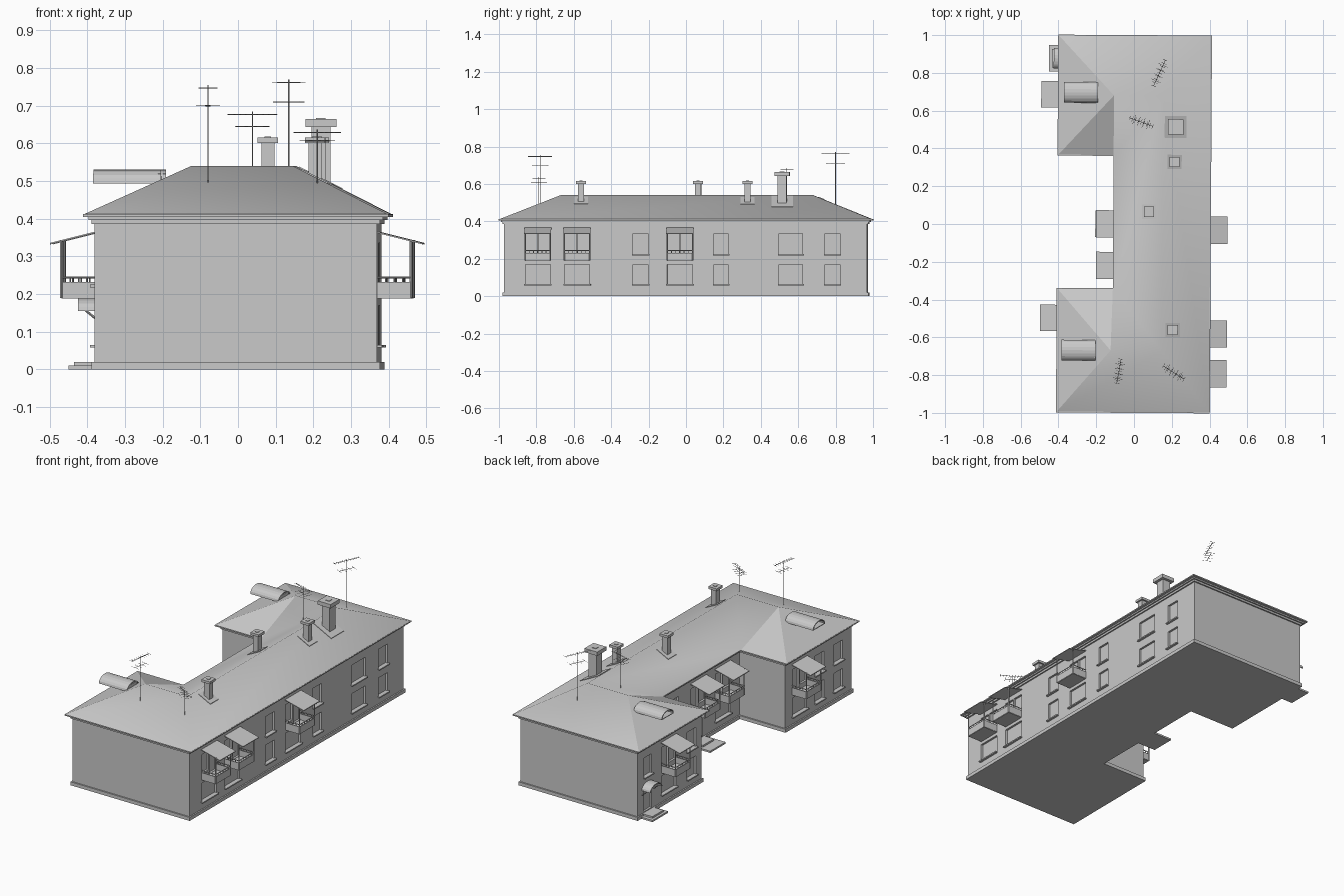
import bpy, bmesh
from math import sin, cos, pi, radians
from mathutils import Matrix, Vector

if "Cube" in bpy.data.objects:
    bpy.data.objects.remove(bpy.data.objects["Cube"])

grey = bpy.data.materials.new("plain_grey")
grey.use_nodes = True
GREY = (0.588, 0.588, 0.588, 1)
grey.diffuse_color = GREY
grey.node_tree.nodes["Principled BSDF"].inputs["Base Color"].default_value = GREY
SKEW = Matrix.Rotation(-0.006, 4, "Z")  # the house sits very slightly turned


def finish(bm, name, recalc=True, smooth=False):
    if recalc:
        bmesh.ops.recalc_face_normals(bm, faces=bm.faces)
    bm.transform(SKEW)
    for f in bm.faces:
        f.smooth = smooth
    mesh = bpy.data.meshes.new(name)
    bm.to_mesh(mesh)
    bm.free()
    mesh.materials.append(grey)
    ob = bpy.data.objects.new(name, mesh)
    bpy.context.scene.collection.objects.link(ob)
    return ob


def extrude(bm, points, offset):
    """Solid made from a planar outline pushed along an offset."""
    low = [bm.verts.new(p) for p in points]
    high = [bm.verts.new(Vector(p) + Vector(offset)) for p in points]
    bm.faces.new(low)
    bm.faces.new(high[::-1])
    for i in range(len(low)):
        j = (i + 1) % len(low)
        bm.faces.new((low[j], low[i], high[i], high[j]))


def box(bm, x0, x1, y0, y1, z0, z1):
    extrude(bm, [(x0, y0, z0), (x1, y0, z0), (x1, y1, z0), (x0, y1, z0)], (0, 0, z1 - z0))


def rod(bm, a, b, r=0.0015):
    a, b = Vector(a), Vector(b)
    d = b - a
    m = Matrix.Translation((a + b) / 2) @ d.to_track_quat("Z", "Y").to_matrix().to_4x4()
    bmesh.ops.create_cone(bm, cap_ends=True, segments=4, radius1=r, radius2=r,
                          depth=d.length, matrix=m)


def arch(bm, x0, x1, yc, hw, z0, h, t=0.005, n=10):
    """Curved hood running along x."""
    outer = [(x0, yc + hw * cos(pi * i / n), z0 + h * sin(pi * i / n)) for i in range(n + 1)]
    inner = [(x0, yc + (hw - t) * cos(pi * i / n), z0 + (h - t) * sin(pi * i / n))
             for i in range(n, -1, -1)]
    extrude(bm, outer + inner, (x1 - x0, 0, 0))


# C-shaped storeys: plinth, walls, cornice, eaves
WX, COURT = 0.375, -0.08


def storey(name, out, z0, z1):
    bm = bmesh.new()
    e, s, n = WX + out, -0.97 - out, 0.97 + out
    plan = [(e, s), (e, n), (-e, n), (-e, 0.39 - out), (COURT - out, 0.39 - out),
            (COURT - out, -0.37 + out), (-e, -0.37 + out), (-e, s)]
    extrude(bm, [(x, y, z0) for x, y in plan], (0, 0, z1 - z0))
    return finish(bm, name)


storey("plinth", 0.008, 0, 0.02)
walls = storey("walls", 0, 0.02, 0.39)
storey("cornice_lower", 0.008, 0.386, 0.397)
storey("cornice_upper", 0.016, 0.397, 0.405)
storey("eaves", 0.03, 0.405, 0.412)

# Hipped roof
P = dict(A=(0.407, -1, 0.41), B=(-0.407, -1, 0.41), C=(-0.407, -0.34, 0.41),
         D=(-0.11, -0.34, 0.41), E=(-0.11, 0.36, 0.41), F=(-0.407, 0.36, 0.41),
         G=(-0.407, 1, 0.41), H=(0.407, 1, 0.41), S=(-0.12, -0.67, 0.54),
         T=(0.15, -0.67, 0.54), N=(-0.11, 0.68, 0.54), M=(0.15, 0.68, 0.54))


def roof(name, faces, smooth):
    bm = bmesh.new()
    v = {k: bm.verts.new(P[k]) for k in sorted(set("".join(faces)))}
    for f in faces:
        bm.faces.new([v[k] for k in f])
    finish(bm, name, recalc=False, smooth=smooth)


roof("main_roof", ["AHMT", "BATS", "HGNM", "STD", "EMN", "DTME"], True)
roof("wing_roof_hips", ["BSC", "CSD", "GFN", "FEN"], False)

# Openings: (wall x, outward side, y centre, half width)
EAST = [(WX, 1, y, w) for y, w in ((-0.79, 0.067), (-0.58, 0.067), (-0.24, 0.04),
        (-0.03, 0.068), (0.19, 0.038), (0.563, 0.063), (0.785, 0.04))]
WEST = [(-WX, -1, y, w) for y, w in ((0.875, 0.035), (0.685, 0.065), (0.48, 0.04),
        (-0.5, 0.065), (-0.68, 0.04), (-0.85, 0.04))]
YARD = [(COURT, -1, y, w) for y, w in ((0.0, 0.067), (-0.22, 0.067), (0.22, 0.04))]
BALCONIES = [EAST[0], EAST[1], EAST[3], WEST[1], WEST[3], YARD[0], YARD[1]]
ENTRANCES = [WEST[0], YARD[0]]

cut, sills = bmesh.new(), bmesh.new()
for o in EAST + WEST + YARD:
    x, s, y, w = o
    a, b = x - s * 0.012, x + s * 0.02

    def opening(y0, y1, z0, z1, sill=True):
        box(cut, min(a, b), max(a, b), y0, y1, z0, z1)
        if sill:
            c = x + s * 0.013
            box(sills, min(x, c), max(x, c), y0 - 0.006, y1 + 0.006, z0 - 0.007, z0)

    if o in BALCONIES:
        opening(y - w, y - 0.004, 0.225, 0.335, False)
        opening(y + 0.004, y + w, 0.199, 0.335, False)
    else:
        opening(y - w, y + w, 0.225, 0.335)
    if o in ENTRANCES:
        opening(y - 0.035, y + 0.035, 0.025, 0.145, False)
    else:
        opening(y - w, y + w, 0.065, 0.17)
finish(sills, "window_sills")
cutter = finish(cut, "opening_cutter")
cutter.hide_render = True
mod = walls.modifiers.new("openings", "BOOLEAN")
mod.operation, mod.solver, mod.object = "DIFFERENCE", "EXACT", cutter
bpy.context.view_layer.objects.active = walls
bpy.ops.object.modifier_apply(modifier=mod.name)
bpy.data.objects.remove(cutter)

# Balconies with railings, posts and sloping canopies
for i, (x, s, y, w) in enumerate(BALCONIES):
    bm = bmesh.new()
    y0, y1, front = y - w, y + w, x + s * 0.09
    lo, hi = min(x, front), max(x, front)
    box(bm, lo, hi, y0, y1, 0.188, 0.197)
    for yy in (y0, y1):
        box(bm, lo, hi, yy - 0.002, yy + 0.002, 0.19, 0.232)
        rod(bm, (x, yy, 0.244), (front, yy, 0.244), 0.003)
        rod(bm, (front, yy, 0.19), (front, yy, 0.343), 0.004)
        for k in range(1, 4):
            px = x + s * 0.0225 * k
            rod(bm, (px, yy, 0.23), (px, yy, 0.244), 0.002)
    box(bm, front - 0.002, front + 0.002, y0, y1, 0.19, 0.232)
    rod(bm, (front, y0, 0.244), (front, y1, 0.244), 0.003)
    for k in range(1, 6):
        yy = y0 + (y1 - y0) * k / 6
        rod(bm, (front, yy, 0.23), (front, yy, 0.244), 0.002)
    finish(bm, f"balcony_{i + 1}")
    bm = bmesh.new()
    tip = x + s * 0.12
    extrude(bm, [(x, y0 - 0.005, 0.366), (tip, y0 - 0.005, 0.336),
                 (tip, y0 - 0.005, 0.332), (x, y0 - 0.005, 0.362)], (0, 2 * w + 0.01, 0))
    finish(bm, f"balcony_canopy_{i + 1}")

# Entrance steps and curved hood
bm = bmesh.new()
for x, s, y, w in ENTRANCES:
    box(bm, x - 0.065, x, y - 0.05, y + 0.05, 0.01, 0.02)
    box(bm, x - (0.08 if x < -0.2 else 0.125), x, y - 0.07, y + 0.07, 0, 0.01)
finish(bm, "entrance_steps")
bm = bmesh.new()
arch(bm, -WX - 0.055, -WX, 0.875, 0.055, 0.155, 0.035)
for y in (0.823, 0.927):
    rod(bm, (-WX - 0.035, y, 0.157), (-WX, y, 0.128), 0.003)
finish(bm, "entrance_hood")

# Barrel dormers
for name, x, y in (("north", -0.375, 0.695), ("south", -0.38, -0.67)):
    bm = bmesh.new()
    arch(bm, x, x + 0.18, y, 0.055, 0.495, 0.036)
    box(bm, x, x + 0.18, y - 0.054, y + 0.054, 0.493, 0.497)
    box(bm, x + 0.172, x + 0.178, y - 0.04, y + 0.04, 0.495, 0.52)
    finish(bm, f"dormer_{name}")

# Chimneys: x, y, shaft half width, cap half width, top, cap height
for i, (x, y, r, c, top, h) in enumerate(((0.217, 0.515, 0.025, 0.041, 0.665, 0.022),
                                          (0.213, 0.33, 0.017, 0.027, 0.615, 0.014),
                                          (0.079, 0.065, 0.017, 0.027, 0.615, 0.014),
                                          (0.208, -0.56, 0.017, 0.027, 0.615, 0.014))):
    bm = bmesh.new()
    box(bm, x - r, x + r, y - r, y + r, 0.46, top - h)
    box(bm, x - c, x + c, y - c, y + c, top - h, top)
    box(bm, x - r * 0.5, x + r * 0.5, y - r * 0.5, y + r * 0.5, top, top + 0.003)
    finish(bm, f"chimney_{i + 1}")
    bm = bmesh.new()
    f, slope = c * 1.4, (-0.5 if x > 0.15 else 0.5)
    z = 0.54 - abs(x - 0.15) * 0.5
    extrude(bm, [(x - f, y - f, z - f * slope), (x + f, y - f, z + f * slope),
                 (x + f, y + f, z + f * slope), (x - f, y + f, z - f * slope)], (0, 0, 0.003))
    finish(bm, f"chimney_flashing_{i + 1}")

# Aerials: x, y, mast top, boom angle, half length, boom drop
for i, (x, y, top, ang, half, drop) in enumerate(((0.13, 0.8, 0.77, 66, 0.075, 0.06),
                                                  (0.035, 0.54, 0.685, -20, 0.065, 0.04),
                                                  (-0.075, -0.78, 0.755, 80, 0.065, 0.055),
                                                  (0.215, -0.785, 0.637, -32, 0.065, 0.03))):
    bm = bmesh.new()
    rod(bm, (x, y, 0.49), (x, y, top))
    d = Vector((cos(radians(ang)), sin(radians(ang)), 0))
    side = Vector((-d.y, d.x, 0))
    for z, reach, n in ((top - 0.008, half, 9), (top - drop, half * 0.6, 4)):
        hub = Vector((x, y, z))
        rod(bm, hub - d * reach, hub + d * reach)
        for k in range(n):
            t = hub + d * reach * (2 * k / (n - 1) - 1)
            wide = 0.014 if n > 4 else 0.025
            rod(bm, t - side * wide, t + side * wide, 0.001)
    finish(bm, f"aerial_{i + 1}")
